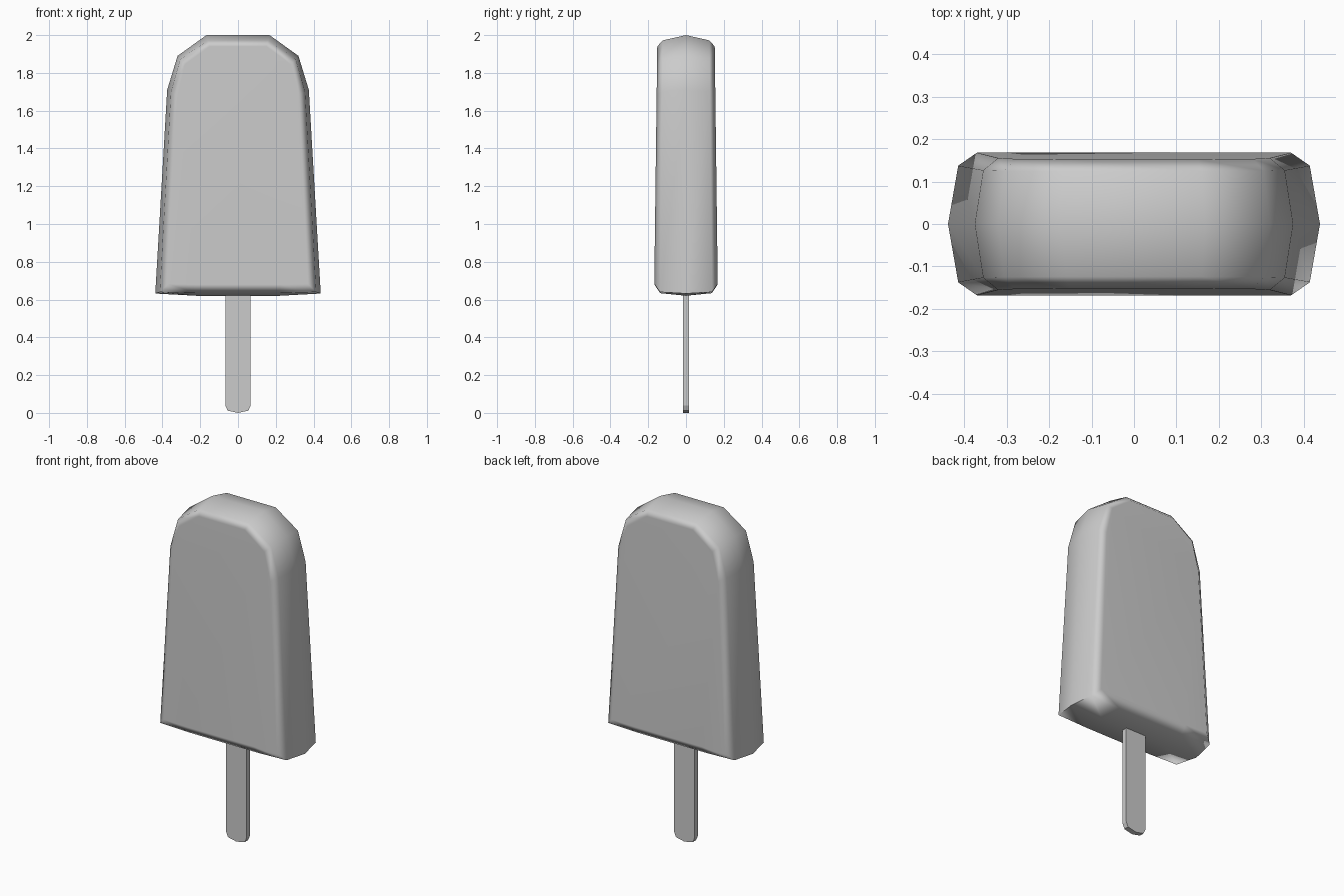
import bpy, bmesh, math

if "Cube" in bpy.data.objects:
    bpy.data.objects.remove(bpy.data.objects["Cube"])


def link(name, bm):
    bmesh.ops.recalc_face_normals(bm, faces=bm.faces)
    me = bpy.data.meshes.new(name)
    bm.to_mesh(me)
    bm.free()
    ob = bpy.data.objects.new(name, me)
    bpy.context.collection.objects.link(ob)
    bpy.context.view_layer.objects.active = ob
    ob.select_set(True)
    return ob


def loft(name, layers, taper=0.0):
    """Bridge mirrored half outlines (x, z) placed at depths y; cap both ends."""
    bm = bmesh.new()
    rings = []
    for y, half in layers:
        pts = half + [(-x, z) for x, z in reversed(half) if x > 0]
        rings.append([bm.verts.new((x, y * (1 - taper * (z - 0.68)), z)) for x, z in pts])
    n = len(rings[0])
    for a, b in zip(rings, rings[1:]):
        for i in range(n):
            j = (i + 1) % n
            bm.faces.new((a[i], a[j], b[j], b[i]))
    bm.faces.new(rings[0])
    bm.faces.new(rings[-1])
    return link(name, bm)


# Frozen bar: widest outline in the middle, two inset outlines per side
mid = [(0.22, 0.62), (0.438, 0.632), (0.375, 1.71), (0.32, 1.89), (0.167, 2.0)]
edge = [(0.22, 0.634), (0.414, 0.64), (0.355, 1.70), (0.306, 1.872), (0.16, 1.972)]
face = [(0.22, 0.68), (0.37, 0.683), (0.32, 1.68), (0.28, 1.845), (0.15, 1.94)]
bar = loft("ice_bar", [(-0.168, face), (-0.137, edge), (0, mid),
                       (0.137, edge), (0.168, face)], taper=0.075)
bpy.ops.object.shade_smooth_by_angle(angle=math.radians(60))
bar.modifiers.new("weighted", 'WEIGHTED_NORMAL').keep_sharp = True

# Stick: flat slat with a blunt rounded foot
slat = [(0.0, 0.0), (0.055, 0.012), (0.067, 0.04), (0.067, 0.66)]
loft("stick", [(-0.015, slat), (0.015, slat)])
